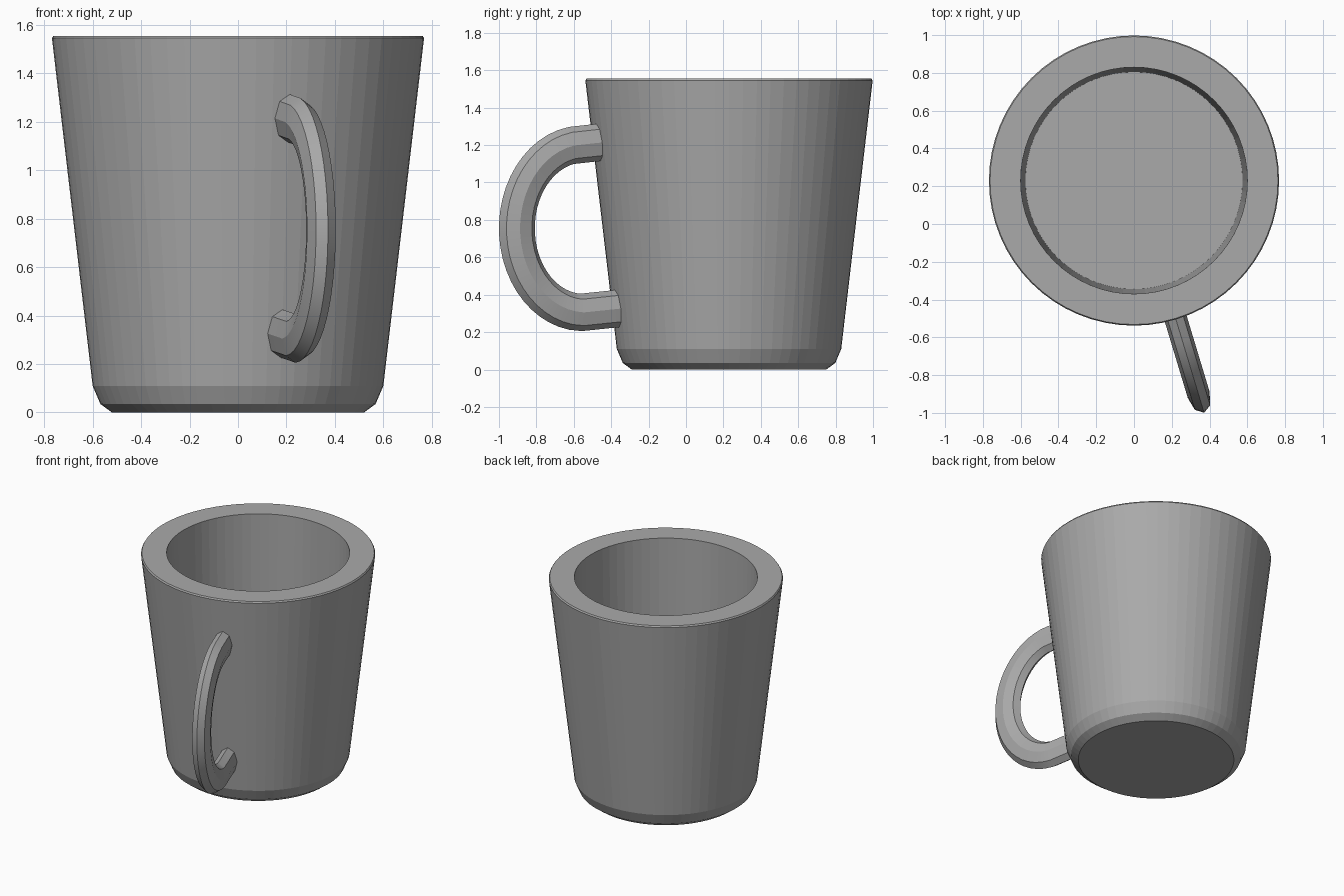
import bpy, bmesh, math

if "Cube" in bpy.data.objects:
    bpy.data.objects.remove(bpy.data.objects["Cube"])

CENTRE_Y = 0.23
SIDES = 64

mat = bpy.data.materials.new("plain grey")
mat.diffuse_color = (0.4, 0.4, 0.4, 1)
mat.use_nodes = True
mat.node_tree.nodes["Principled BSDF"].inputs["Base Color"].default_value = mat.diffuse_color


def finish(bm, name, smooth_angle=None):
    bmesh.ops.recalc_face_normals(bm, faces=bm.faces)
    me = bpy.data.meshes.new(name)
    bm.to_mesh(me)
    bm.free()
    me.materials.append(mat)
    ob = bpy.data.objects.new(name, me)
    bpy.context.collection.objects.link(ob)
    ob.location.y = CENTRE_Y
    if smooth_angle:
        bpy.ops.object.select_all(action='DESELECT')
        ob.select_set(True)
        bpy.context.view_layer.objects.active = ob
        bpy.ops.object.shade_smooth_by_angle(angle=math.radians(smooth_angle))
    return ob


def skin(bm, rings):
    """Join equal-length closed rings of points and cap both ends."""
    vs = [[bm.verts.new(p) for p in ring] for ring in rings]
    n = len(vs[0])
    for a, b in zip(vs, vs[1:]):
        for i in range(n):
            j = (i + 1) % n
            bm.faces.new((a[i], a[j], b[j], b[i]))
    bm.faces.new(vs[0])
    bm.faces.new(vs[-1])


# Cup body: outside, rim and hollow inside, as (radius, height)
profile = [(0.52, 0), (0.568, 0.035), (0.60, 0.11), (0.768, 1.545), (0.762, 1.555),
           (0.60, 1.555), (0.575, 0.15)]
bm = bmesh.new()
skin(bm, [[(r * math.cos(2 * math.pi * i / SIDES), r * math.sin(2 * math.pi * i / SIDES), z)
           for i in range(SIDES)] for r, z in profile])
finish(bm, "cup_body")

# Handle: flattened octagon swept along an arc in a radial plane
turn = math.radians(16.8)
out = (math.sin(turn), -math.cos(turn))
side = (math.cos(turn), math.sin(turn))
path = [(0.67, 1.22)]
for k in range(25):
    t = math.radians(80 - 168 * k / 24)
    path.append((0.815 + 0.37 * math.cos(t), 0.755 + 0.45 * math.sin(t)))
path.append((0.60, 0.328))

rings = []
for k, (r, z) in enumerate(path):
    a, b = path[max(k - 1, 0)], path[min(k + 1, len(path) - 1)]
    length = math.hypot(b[0] - a[0], b[1] - a[1])
    nr, nz = -(b[1] - a[1]) / length, (b[0] - a[0]) / length
    ring = []
    for i in range(8):
        c = 0.1 * math.cos(i * math.pi / 4)
        w = 0.06 * math.sin(i * math.pi / 4)
        rr = r + nr * c
        ring.append((out[0] * rr + side[0] * w, out[1] * rr + side[1] * w, z + nz * c))
    rings.append(ring)
bm = bmesh.new()
skin(bm, rings)
finish(bm, "handle", 25)
